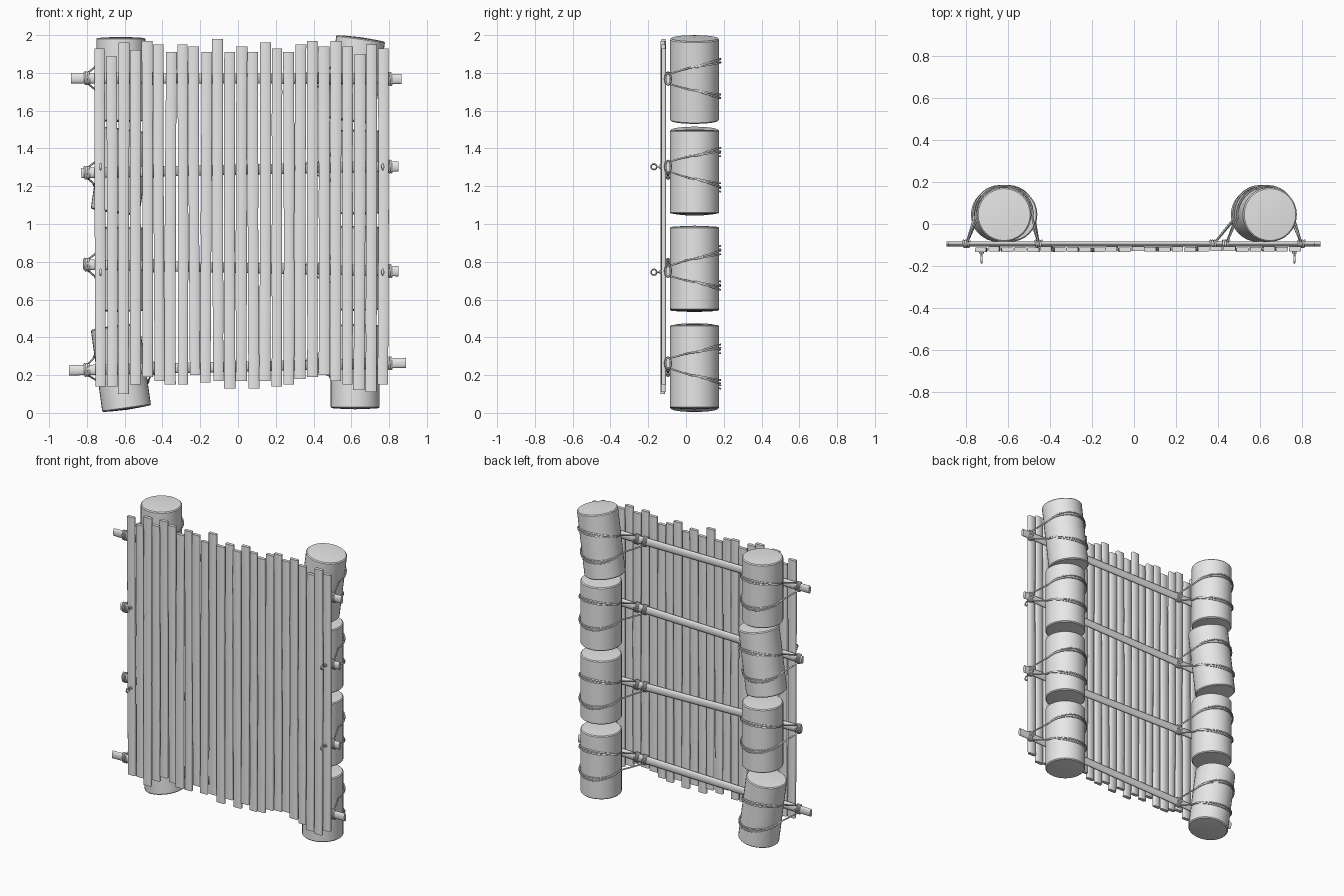
import bpy, bmesh, math, random
from mathutils import Matrix, Vector

if "Cube" in bpy.data.objects:
    bpy.data.objects.remove(bpy.data.objects["Cube"])

random.seed(4)
grey = bpy.data.materials.new("plain grey")
grey.diffuse_color = (0.8, 0.8, 0.8, 1)
grey.use_nodes = True
grey.node_tree.nodes["Principled BSDF"].inputs["Base Color"].default_value = grey.diffuse_color


def add_object(name, mesh, angle=40):
    mesh.materials.clear()
    mesh.materials.append(grey)
    obj = bpy.data.objects.new(name, mesh)
    bpy.context.collection.objects.link(obj)
    bpy.ops.object.select_all(action='DESELECT')
    obj.select_set(True)
    bpy.context.view_layer.objects.active = obj
    bpy.ops.object.shade_smooth_by_angle(angle=math.radians(angle))
    return obj


def from_bmesh(name, bm, angle=40):
    bmesh.ops.recalc_face_normals(bm, faces=bm.faces)
    mesh = bpy.data.meshes.new(name)
    bm.to_mesh(mesh)
    bm.free()
    return add_object(name, mesh, angle)


def rope(name, paths, radius):
    """Sweep a thin round section along each list of points."""
    curve = bpy.data.curves.new(name, 'CURVE')
    curve.dimensions = '3D'
    curve.bevel_depth = radius
    curve.bevel_resolution = 1
    curve.use_fill_caps = True
    for pts in paths:
        spline = curve.splines.new('POLY')
        spline.points.add(len(pts) - 1)
        for p, co in zip(spline.points, pts):
            p.co = (*co, 1)
    temp = bpy.data.objects.new(name + "_curve", curve)
    mesh = bpy.data.meshes.new_from_object(temp)
    bpy.data.objects.remove(temp)
    add_object(name, mesh, 60)


# Deck planks: (top, bottom) heights from left to right
PLANKS = [(1.93, .14), (1.89, .14), (1.96, .10), (1.92, .15), (1.97, .19),
          (1.95, .17), (1.91, .15), (1.95, .15), (1.94, .20), (1.91, .16),
          (1.98, .17), (1.91, .13), (1.94, .17), (1.91, .13), (1.96, .17),
          (1.93, .14), (1.91, .15), (1.95, .18), (1.97, .19), (1.94, .20),
          (1.97, .17), (1.94, .15), (1.90, .12), (1.95, .11), (1.93, .15)]
for i, (top, bottom) in enumerate(PLANKS):
    x0 = -0.73 + i * 0.0624
    width = 0.054 + random.uniform(0, 0.005)
    lean = random.uniform(-0.004, 0.004)
    bow = random.uniform(-0.003, 0.003)
    y0 = -0.121 + random.uniform(-0.003, 0.003)
    bm = bmesh.new()
    rings = []
    for k in range(9):
        t = k / 8
        x = x0 + lean * (2 * t - 1) + bow * math.sin(math.pi * t)
        w = width / 2 + random.uniform(-0.001, 0.001)
        h, c = 0.0115, 0.004
        section = [(-w, -h + c), (-w + c, -h), (w - c, -h), (w, -h + c),
                   (w, h - c), (w - c, h), (-w + c, h), (-w, h - c)]
        z = bottom + (top - bottom) * t
        rings.append([bm.verts.new((x + u, y0 + v, z)) for u, v in section])
    for a, b in zip(rings, rings[1:]):
        for j in range(8):
            bm.faces.new((a[j], a[(j + 1) % 8], b[(j + 1) % 8], b[j]))
    bm.faces.new(rings[0][::-1])
    bm.faces.new(rings[-1])
    from_bmesh("deck_plank", bm, 50)

# Cross poles: left x, left z, right x, right z
POLE_Y = -0.095
POLES = [(-0.895, .225, .89, .265), (-0.82, .785, .85, .75),
         (-0.83, 1.27, .85, 1.305), (-0.885, 1.772, .865, 1.768)]
for xa, za, xb, zb in POLES:
    a, b = Vector((xa, POLE_Y, za)), Vector((xb, POLE_Y, zb))
    bm = bmesh.new()
    bmesh.ops.create_cone(bm, cap_ends=True, segments=16, radius1=0.027,
                          radius2=0.027, depth=(b - a).length)
    tilt = math.pi / 2 - math.atan2(zb - za, xb - xa)
    bm.transform(Matrix.Translation((a + b) / 2) @ Matrix.Diagonal((1, 0.42, 1, 1))
                 @ Matrix.Rotation(tilt, 4, 'Y'))
    from_bmesh("cross_pole", bm)

# Barrel floats: x, z, tilt in degrees
R, HALF, BARREL_Y = 0.13, 0.22, 0.045
BARRELS = [(-0.62, .24, -8), (-0.62, .76, 0), (-0.62, 1.28, 8), (-0.62, 1.765, 0),
           (.62, .245, 0), (.62, .765, 0), (.62, 1.275, 0), (.62, 1.765, 7.7)]
PROFILE = [(0, -HALF - .006), (.08, -HALF - .003), (R - .006, -HALF),
           (R, -HALF + .006), (R, 0), (R, HALF - .006), (R - .006, HALF),
           (.08, HALF + .003), (0, HALF + .006)]
for x, z, deg in BARRELS:
    bm = bmesh.new()
    verts = [bm.verts.new((r, 0, h)) for r, h in PROFILE]
    edges = [bm.edges.new(e) for e in zip(verts, verts[1:])]
    bmesh.ops.spin(bm, geom=verts + edges, cent=(0, 0, 0), axis=(0, 0, 1),
                   angle=math.tau, steps=32)
    bmesh.ops.remove_doubles(bm, verts=bm.verts, dist=0.0002)
    bm.transform(Matrix.Translation((x, BARREL_Y, z))
                 @ Matrix.Rotation(math.radians(deg), 4, 'Y'))
    from_bmesh("barrel_float", bm, 40)

# Lashings: rope pairs from the pole, round the back of each barrel, and back
for n, (bx, bz, deg) in enumerate(BARRELS):
    side = -1 if bx < 0 else 1
    xa, za, xb, zb = POLES[n % 4]
    x_out = side * 0.80

    def pole_z(x):
        return za + (zb - za) * (x - xa) / (xb - xa)

    paths = []
    inner_ends = [0.455, 0.455] if side < 0 else [0.44, 0.38]
    for up, x_in in zip((1, -1), inner_ends):
        for extra in (0, 0.018):
            pts = [(x_out, POLE_Y, pole_z(x_out) + up * 0.025)]
            for k in range(17):
                a = math.radians(-8 + 196 * k / 16)
                z = pole_z(bx) + up * (0.06 + (0.025 + extra) * max(0, math.sin(a)))
                cx = bx + math.tan(math.radians(deg)) * (z - bz)
                pts.append((cx + side * (R + .007) * math.cos(a),
                            BARREL_Y + (R + .007) * math.sin(a), z))
            pts.append((side * x_in, POLE_Y, pole_z(side * x_in) + up * 0.025))
            paths.append(pts)
    # Wraps round the pole at each tie
    for cx in {x_out, side * inner_ends[0], side * inner_ends[1]}:
        paths.append([(cx + (k / 36 - .5) * 0.03,
                       POLE_Y + 0.016 * math.cos(k * math.tau / 12),
                       pole_z(cx) + 0.032 * math.sin(k * math.tau / 12))
                      for k in range(37)])
    rope("barrel_lashing", paths, 0.005)

# Ring bolts on the outer planks
for x in (-0.728, 0.766):
    for z in (0.745, 1.303):
        ring = [(x, -0.17 + .015 * math.cos(k * math.tau / 12),
                 z + .015 * math.sin(k * math.tau / 12)) for k in range(13)]
        rope("ring_bolt", [ring, [(x, -0.156, z), (x, -0.12, z)]], 0.005)
        bm = bmesh.new()
        bmesh.ops.create_cone(bm, cap_ends=True, segments=8, radius1=0.011,
                              radius2=0.011, depth=0.008)
        bm.transform(Matrix.Translation((x, -0.136, z))
                     @ Matrix.Rotation(math.pi / 2, 4, 'X'))
        from_bmesh("bolt_washer", bm)
